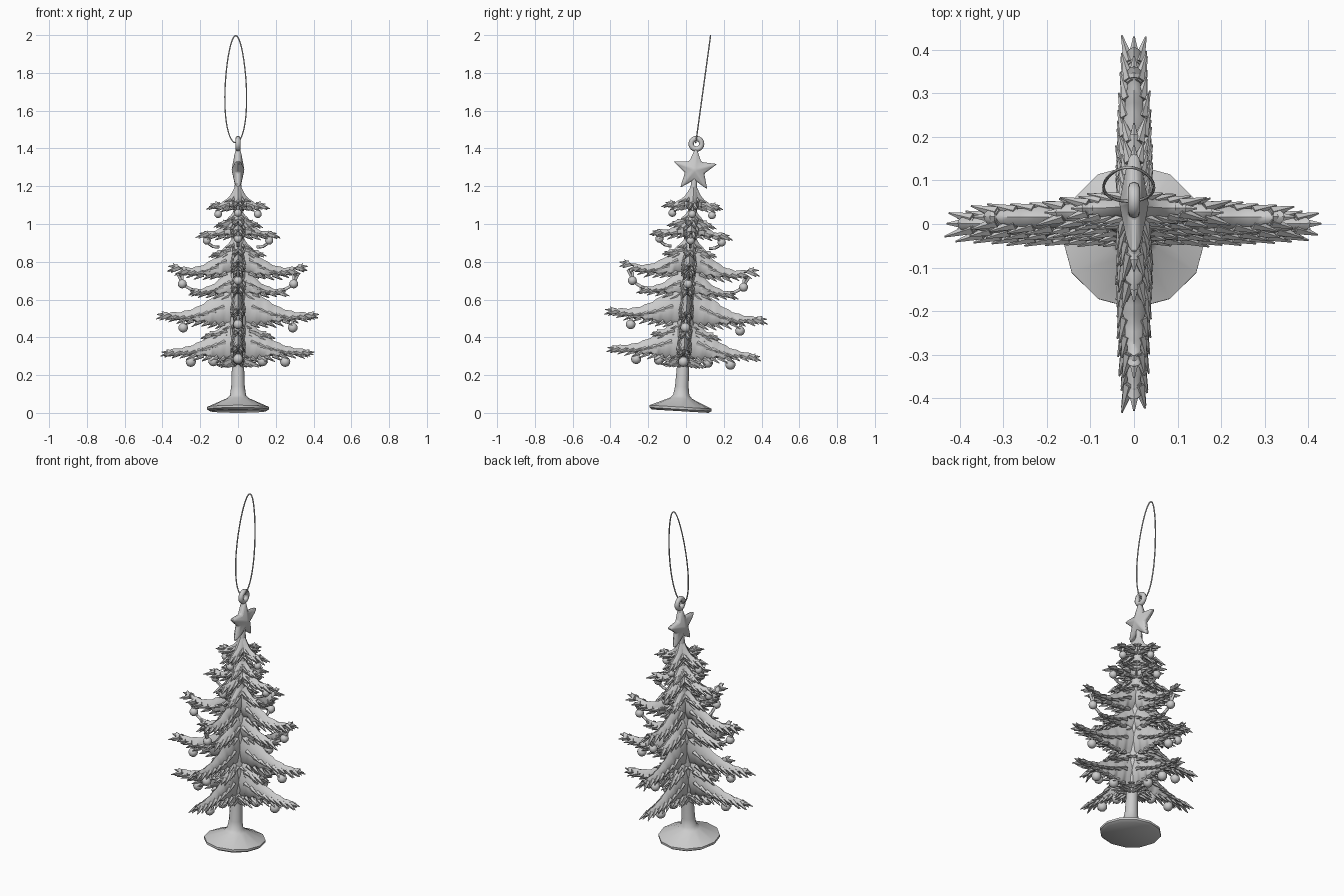
import bpy, bmesh, math, random
from mathutils import Vector, Matrix

if "Cube" in bpy.data.objects:
    bpy.data.objects.remove(bpy.data.objects["Cube"])

random.seed(4)
# whole ornament leans slightly backwards
LEAN = Matrix.Translation((0, -0.03, 0.009)) @ Matrix.Rotation(-0.06, 4, 'X')


def finish(name, bm, mat=LEAN, angle=40):
    bmesh.ops.recalc_face_normals(bm, faces=bm.faces)
    me = bpy.data.meshes.new(name)
    bm.to_mesh(me)
    bm.free()
    ob = bpy.data.objects.new(name, me)
    bpy.context.collection.objects.link(ob)
    ob.matrix_world = mat
    bpy.ops.object.select_all(action='DESELECT')
    ob.select_set(True)
    bpy.context.view_layer.objects.active = ob
    bpy.ops.object.shade_smooth_by_angle(angle=math.radians(angle))
    return ob


def loft(bm, rings):
    vs = [[bm.verts.new(p) for p in r] for r in rings]
    n = len(vs[0])
    for a, b in zip(vs, vs[1:]):
        for i in range(n):
            bm.faces.new((a[i], a[(i + 1) % n], b[(i + 1) % n], b[i]))
    bm.faces.new(vs[0])
    bm.faces.new(vs[-1])


def rod(bm, a, b, r):
    a, b = Vector(a), Vector(b)
    m = Matrix.Translation((a + b) / 2) @ (b - a).to_track_quat('Z', 'Y').to_matrix().to_4x4()
    bmesh.ops.create_cone(bm, cap_ends=True, segments=6, radius1=r, radius2=r, depth=(b - a).length * 1.1, matrix=m)


def spike(bm, base, d, r, length):
    d = Vector(d).normalized()
    m = Matrix.Translation(Vector(base) + d * length * 0.4) @ d.to_track_quat('Z', 'Y').to_matrix().to_4x4()
    bmesh.ops.create_cone(bm, cap_ends=True, segments=5, radius1=r, radius2=0.002, depth=length, matrix=m)


def branch(bm, z_top, z_bot, reach, z_tip, sag):
    # edges of the branch in the wing plane: steep at the trunk, flat at the tip
    def top(t):
        return Vector((reach * t, z_tip + (z_top - z_tip) * (1 - t) ** 2.2 - sag * 4 * t * (1 - t)))

    def low(t):
        return Vector((reach * t * 0.96, z_bot + (z_tip - 0.025 - z_bot) * t - sag * 4 * t * (1 - t)))

    def width(t):
        return (0.036 if reach > 0.15 else 0.03) * (1 - 0.6 * t * t)

    n = max(8, int(reach * 50))
    rings = []
    for i in range(n + 1):
        t = i / n
        saw = (i % 3) / 2                       # shaggy needle steps
        a = top(t) + Vector((0, 0.006 * saw * (t > 0.3)))
        b = low(t) + Vector((0, 0.014 * (1 - saw) * (t < 0.95)))
        w = width(t) * (0.78 + 0.22 * saw)
        half = [(0, 0), (0.6, 0.2), (1, 0.55), (0.7, 0.88), (0, 1)]
        ring = []
        for s, k in half + [(-s, k) for s, k in half[-2:0:-1]]:
            p = a.lerp(b, k)
            ring.append((p.x, s * w, p.y))
        rings.append(ring)
    loft(bm, rings)
    # needle tufts along the lower edge, the sides and the tip
    m = max(4, int(reach * 22))
    for i in range(m):
        t = 0.2 + 0.75 * i / (m - 1)
        b, c = low(t), top(t).lerp(low(t), 0.5)
        for s in (-1, 1):
            j = random.uniform(0.8, 1.2)
            spike(bm, (b.x, s * width(t) * 0.45, b.y + 0.012), (0.8, s * 0.2, -0.45), 0.013, 0.05 * j)
            spike(bm, (c.x, s * width(t) * 0.75, c.y), (0.9, s * 0.25, -0.3 * j), 0.014, 0.06 * j)
    spike(bm, (reach - 0.02, 0, z_tip - 0.014), (1, 0, 0.05), 0.015, 0.05)


# root top, root bottom, reach, tip height, sag
BRANCHES = [(1.23, 1.08, .12, 1.11, .015), (1.12, .97, .08, 1.01, 0), (1.08, .93, .18, .955, .012),
            (.99, .82, .11, .85, 0), (.96, .74, .345, .78, .04), (.82, .60, .23, .645, 0),
            (.74, .45, .405, .525, .015), (.58, .38, .15, .42, 0), (.54, .26, .38, .325, 0),
            (.40, .24, .07, .27, 0)]
# distance from trunk, height
BALLS = [(.105, 1.045), (.165, .905), (.295, .675), (.29, .443), (.25, .262), (.13, .265)]

# four identical wings forming a cross
for k in range(4):
    turn = LEAN @ Matrix.Rotation(k * math.pi / 2, 4, 'Z')
    bm = bmesh.new()
    for b in BRANCHES:
        branch(bm, *b)
    finish("branch_wing_%d" % k, bm, turn)
    # baubles with short hooks, and two swags of garland
    bm = bmesh.new()
    for x, z in BALLS:
        r = 0.029 - 0.008 * z
        bmesh.ops.create_uvsphere(bm, u_segments=12, v_segments=8, radius=r, matrix=Matrix.Translation((x, 0, z)))
        rod(bm, (x, 0, z + r * 0.8), (x, 0, z + r + 0.022), 0.008)
    for x, z, w, h in ((.10, .87, .085, .07), (.20, .64, .12, .09)):
        pts = [(x + w * i / 5, 0, z + h * (i / 5) ** 3) for i in range(6)]
        for a, b in zip(pts, pts[1:]):
            rod(bm, a, b, 0.008)
    finish("baubles_%d" % k, bm, turn, 60)


def lathe(name, prof, steps, angle):
    bm = bmesh.new()
    loft(bm, [[(r * math.cos(i * math.tau / steps), r * math.sin(i * math.tau / steps), z)
               for i in range(steps)] for r, z in prof])
    return finish(name, bm, angle=angle)


# stand with flared trunk, and the core inside the branches
lathe("stand", [(.15, 0), (.165, .01), (.165, .022), (.06, .068), (.043, .085), (.036, .13), (.03, .3)], 12, 45)
lathe("trunk_core", [(.03, .22), (.05, .32), (.045, .7), (.014, 1.26)], 10, 50)

# puffed five-pointed star facing sideways
bm = bmesh.new()
zc = 1.28
rim = []
for i in range(10):
    a, r = i * math.tau / 10, (.054 if i % 2 else .122)
    rim.append([bm.verts.new((s * 0.013, r * math.sin(a), zc + r * math.cos(a))) for s in (-1, 1)])
mid = [bm.verts.new((s * 0.036, 0, zc)) for s in (-1, 1)]
for i in range(10):
    a, b = rim[i], rim[(i + 1) % 10]
    bm.faces.new((a[0], a[1], b[1], b[0]))
    bm.faces.new((a[0], b[0], mid[0]))
    bm.faces.new((a[1], b[1], mid[1]))
star = finish("star", bm, angle=50)
bev = star.modifiers.new("soft", 'BEVEL')
bev.width, bev.segments, bev.limit_method = 0.008, 2, 'ANGLE'

# hanging ring
bpy.ops.mesh.primitive_torus_add(major_segments=20, minor_segments=8, major_radius=.028, minor_radius=.014)
ring = bpy.context.object
ring.name = "hanging_ring"
ring.matrix_world = LEAN @ Matrix.Translation((0, 0, 1.418)) @ Matrix.Rotation(math.pi / 2, 4, 'Y')
bpy.ops.object.shade_smooth_by_angle(angle=math.radians(60))

# thin thread loop, wider near its lower end
cu = bpy.data.curves.new("thread_loop", 'CURVE')
cu.dimensions, cu.bevel_depth, cu.bevel_resolution = '3D', .0035, 1
sp = cu.splines.new('POLY')
sp.points.add(47)
sp.use_cyclic_u = True
for i, p in enumerate(sp.points):
    a = i * math.tau / 48
    f = (1 - math.cos(a)) / 2
    p.co = (-0.012 + 0.06 * math.sin(a) * (1.12 - 0.35 * f), .052 + .078 * f, 1.43 + .567 * f, 1)
bpy.context.collection.objects.link(bpy.data.objects.new("thread_loop", cu))
